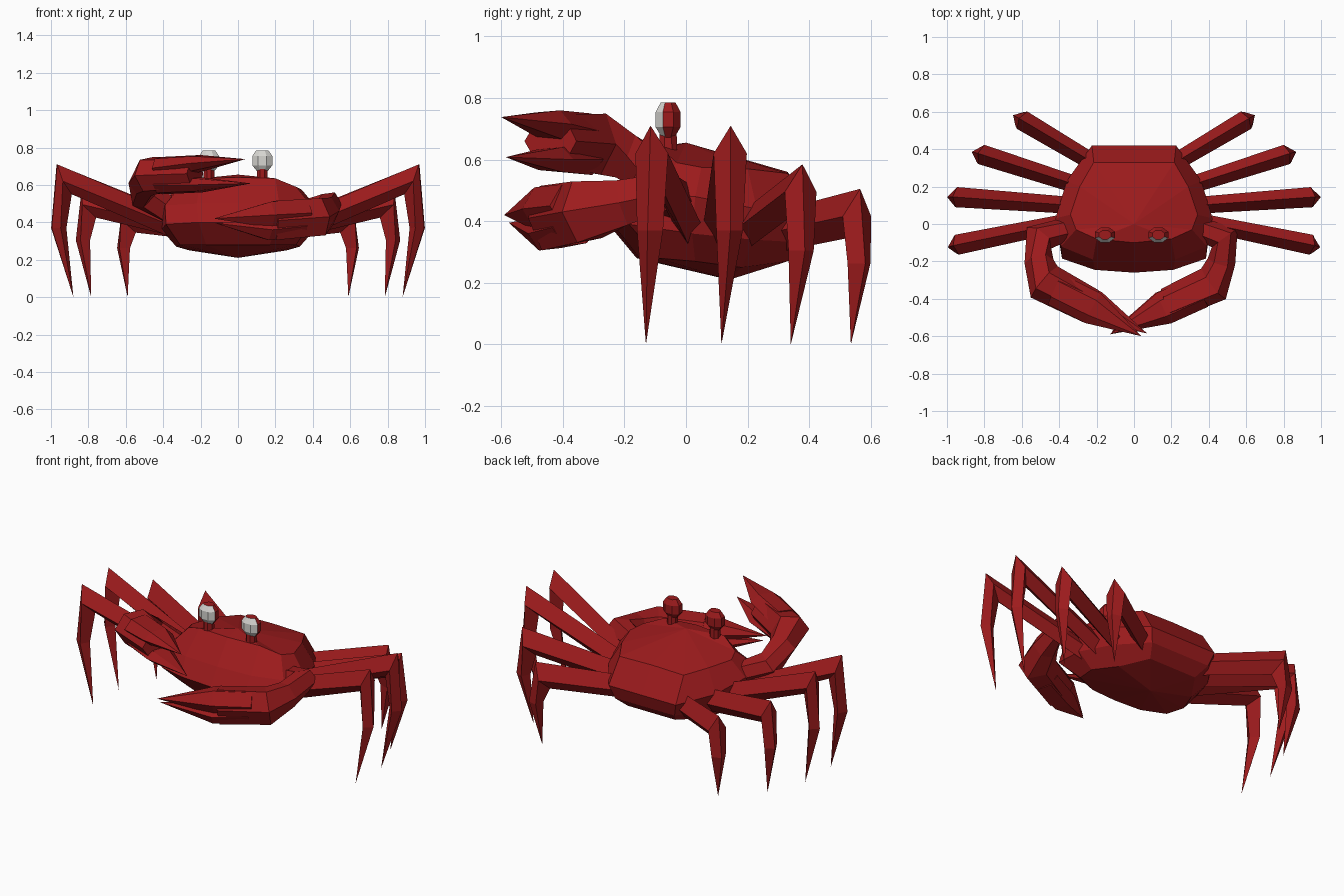
import bpy
import bmesh
import math
from mathutils import Vector

default_cube = bpy.data.objects.get("Cube")
if default_cube:
    bpy.data.objects.remove(default_cube, do_unlink=True)


def make_material(name, colour):
    mat = bpy.data.materials.new(name)
    mat.use_nodes = True
    mat.diffuse_color = colour
    mat.node_tree.nodes["Principled BSDF"].inputs["Base Color"].default_value = colour
    return mat


red = make_material("shell red", (0.34, 0.011, 0.012, 1))
white = make_material("eye white", (0.68, 0.67, 0.64, 1))


def loft(name, rings):
    """Skin a list of point rings; a ring with one point closes to a tip."""
    bm = bmesh.new()
    loops = [[bm.verts.new(point) for point in ring] for ring in rings]
    for first, second in zip(loops, loops[1:]):
        count = max(len(first), len(second))
        for i in range(count):
            j = (i + 1) % count
            if len(first) == 1:
                corners = [first[0], second[j], second[i]]
            elif len(second) == 1:
                corners = [first[i], first[j], second[0]]
            else:
                corners = [first[i], first[j], second[j], second[i]]
            bm.faces.new(corners)
    for end in (loops[0], loops[-1]):
        if len(end) > 1:
            bm.faces.new(end)
    bmesh.ops.recalc_face_normals(bm, faces=bm.faces)
    mesh = bpy.data.meshes.new(name)
    bm.to_mesh(mesh)
    bm.free()
    mesh.materials.append(red)
    obj = bpy.data.objects.new(name, mesh)
    bpy.context.collection.objects.link(obj)
    return obj


def mirrored_ring(half):
    """Complete a half outline that starts and ends on the centre line."""
    return half + [(-x, y, z) for x, y, z in half[-2:0:-1]]


def tube(name, sections):
    """Six-sided limb from (centre, half width, half height) sections."""
    centres = [Vector(centre) for centre, _, _ in sections]
    rings = []
    for i, (centre, wide, high) in enumerate(sections):
        if wide == 0:
            rings.append([centres[i]])
            continue
        ahead = centres[min(i + 1, len(centres) - 1)] - centres[max(i - 1, 0)]
        side = ahead.cross(Vector((0, 0, 1))).normalized()
        up = side.cross(ahead).normalized()
        rings.append([centres[i] + side * wide * a + up * high * b
                      for a, b in ((1, 0), (0.5, 0.85), (-0.5, 1),
                                   (-1, 0), (-0.5, -1), (0.5, -0.85))])
    return loft(name, rings)


# Body: crown, shell edge, belly rim and underside
crown = [(0, -0.1, 0.64), (0.2, -0.08, 0.635), (0.31, -0.03, 0.59),
         (0.34, 0.05, 0.575), (0.29, 0.2, 0.57), (0.215, 0.33, 0.555), (0, 0.33, 0.56)]
shell_edge = [(0, -0.2, 0.5), (0.22, -0.19, 0.5), (0.39, -0.12, 0.49),
              (0.42, 0.03, 0.48), (0.36, 0.23, 0.44), (0.225, 0.42, 0.41), (0, 0.42, 0.41)]
belly_rim = [(0, -0.26, 0.4), (0.21, -0.245, 0.4), (0.385, -0.185, 0.39),
             (0.41, 0.02, 0.36), (0.34, 0.22, 0.34), (0.2, 0.395, 0.33), (0, 0.395, 0.33)]
underside = [(0, -0.16, 0.28), (0.17, -0.15, 0.28), (0.31, -0.09, 0.28),
             (0.33, 0.03, 0.27), (0.26, 0.18, 0.25), (0.16, 0.33, 0.27), (0, 0.33, 0.27)]
loft("body", [[(0, 0, 0.655)]]
     + [mirrored_ring(half) for half in (crown, shell_edge, belly_rim, underside)]
     + [[(0, 0.14, 0.21)]])


# Walking legs: ridged thigh, bent knee, pointed shin
def leg(name, root, knee, tip):
    root, knee, tip = Vector(root), Vector(knee), Vector(tip)
    out = knee - root
    out.z = 0
    out.normalize()
    up = Vector((0, 0, 1))
    side = up.cross(out)
    shin = knee.lerp(tip, 0.12)
    shin.z = knee.z * 0.52
    rings = [
        [root + up * 0.075, root + side * 0.045, root - up * 0.06, root - side * 0.045],
        [knee, knee - up * 0.09 - out * 0.02 + side * 0.054,
         knee - up * 0.16 - out * 0.08, knee - up * 0.09 - out * 0.02 - side * 0.054],
        [shin + out * 0.04, shin + side * 0.043, shin - out * 0.04, shin - side * 0.043],
        [tip],
    ]
    return loft(name, rings)


leg_data = {
    "front_leg": ((0.36, 0.01, 0.38), (0.967, -0.115, 0.71), (0.88, -0.13, 0)),
    "second_leg": ((0.34, 0.1, 0.38), (0.97, 0.145, 0.71), (0.88, 0.115, 0)),
    "third_leg": ((0.28, 0.2, 0.37), (0.835, 0.378, 0.585), (0.785, 0.34, 0)),
    "rear_leg": ((0.17, 0.3, 0.36), (0.615, 0.565, 0.505), (0.59, 0.535, 0)),
}
for name, points in leg_data.items():
    for label, sign in (("left_", 1), ("right_", -1)):
        leg(label + name, *[(sign * x, y, z) for x, y, z in points])

# Right claw, raised and open
tube("right_claw_arm", [
    ((-0.34, -0.02, 0.45), 0.06, 0.07), ((-0.51, -0.075, 0.54), 0.085, 0.07),
    ((-0.508, -0.2, 0.61), 0.078, 0.075), ((-0.48, -0.31, 0.65), 0.11, 0.1),
    ((-0.23, -0.44, 0.66), 0.095, 0.085)])
tube("right_claw_upper_finger", [
    ((-0.42, -0.35, 0.69), 0.09, 0.06), ((-0.22, -0.45, 0.715), 0.09, 0.045),
    ((0.04, -0.6, 0.738), 0, 0)])
tube("right_claw_lower_finger", [
    ((-0.42, -0.34, 0.6), 0.08, 0.05), ((-0.21, -0.44, 0.6), 0.085, 0.04),
    ((0.07, -0.585, 0.608), 0, 0)])

# Left claw, lowered and nearly shut
tube("left_claw_arm", [
    ((0.34, -0.02, 0.45), 0.06, 0.07), ((0.485, -0.075, 0.5), 0.085, 0.06),
    ((0.468, -0.2, 0.46), 0.075, 0.075), ((0.425, -0.32, 0.43), 0.105, 0.1),
    ((0.18, -0.43, 0.41), 0.09, 0.105)])
tube("left_claw_upper_finger", [
    ((0.36, -0.36, 0.45), 0.09, 0.07), ((0.16, -0.45, 0.44), 0.09, 0.07),
    ((-0.13, -0.59, 0.42), 0, 0)])
tube("left_claw_lower_finger", [
    ((0.34, -0.36, 0.38), 0.08, 0.06), ((0.15, -0.44, 0.36), 0.08, 0.055),
    ((-0.12, -0.575, 0.395), 0, 0)])


# Eyes: stalk and flattened faceted ball with a white front
def turned(name, x, y, profile, depth=1, sides=8):
    angles = [(i + 0.5) * math.tau / sides for i in range(sides)]
    return loft(name, [[(x + r * math.cos(a), y + r * depth * math.sin(a), z)
                        for a in angles] for r, z in profile])


for label, x in (("left_", 0.13), ("right_", -0.155)):
    y = -0.058
    turned(label + "eye_stalk", x, y, [(0.032, 0.58), (0.03, 0.69)])
    eye = turned(label + "eye", x, y,
                 [(0.03, 0.672), (0.058, 0.705), (0.058, 0.755), (0.035, 0.785)], depth=0.75)
    eye.data.materials.append(white)
    for face in eye.data.polygons:
        face.material_index = int(face.center.y < y - 0.015)
